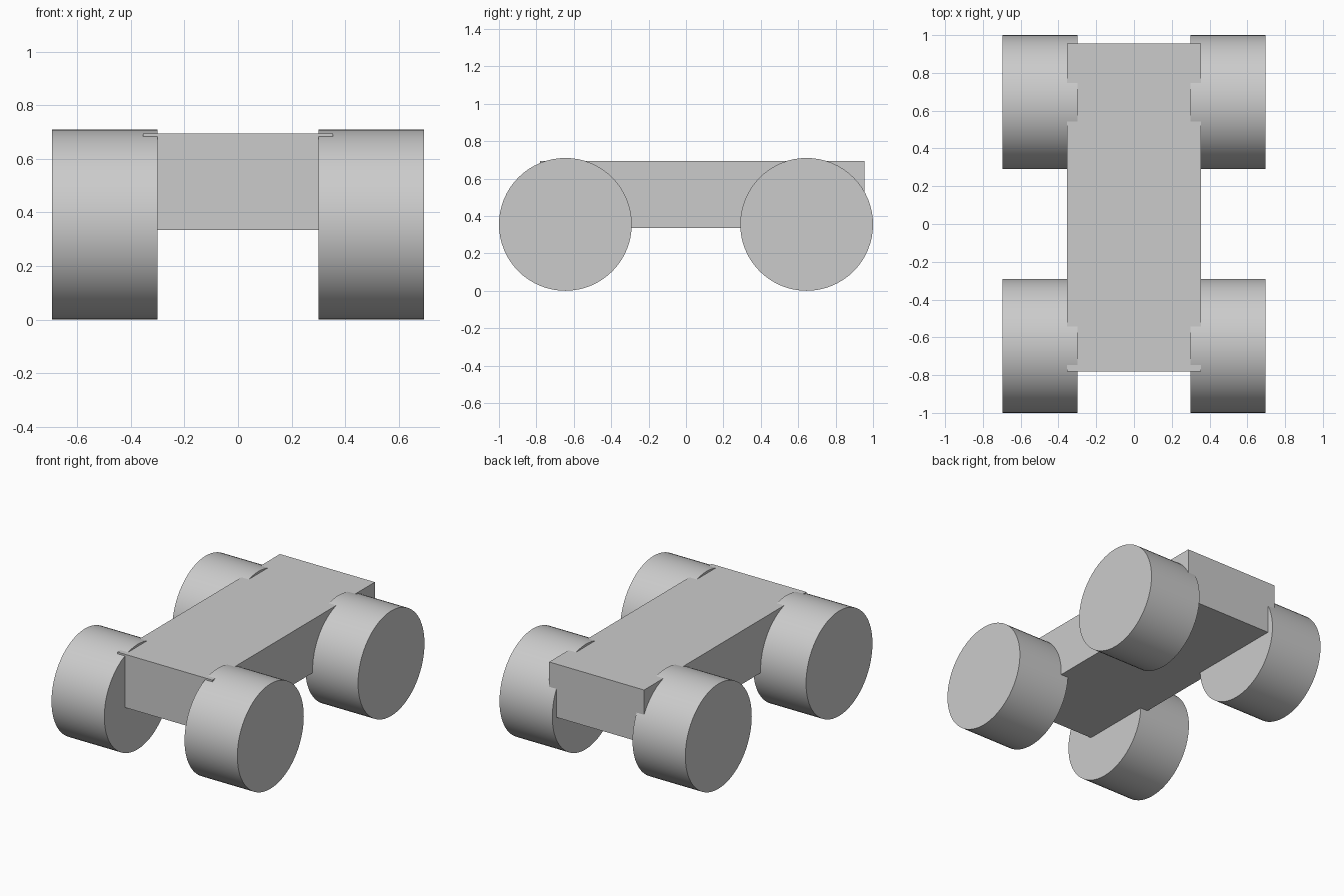
import bpy
from math import pi, radians

cube = bpy.data.objects.get("Cube")
if cube:
    bpy.data.objects.remove(cube, do_unlink=True)

# One plain grey for the whole vehicle
grey = bpy.data.materials.new("plain grey")
grey.use_nodes = True
grey.diffuse_color = (0.6, 0.6, 0.6, 1)
grey.node_tree.nodes["Principled BSDF"].inputs["Base Color"].default_value = grey.diffuse_color

RADIUS = 0.355
INNER, OUTER = 0.30, 0.695
AXLE_Y = 0.645


def finish(name):
    obj = bpy.context.object
    obj.name = name
    obj.data.materials.append(grey)
    bpy.ops.object.transform_apply(location=False, rotation=True, scale=True)
    return obj


# Chassis: a long box that overhangs further at the back
bpy.ops.mesh.primitive_cube_add(size=1, location=(0, 0.0875, 0.515))
bpy.context.object.scale = (0.71, 1.735, 0.36)
finish("chassis")

# Four wide wheels
for side, sx in (("left", 1), ("right", -1)):
    for end, sy in (("front", -1), ("back", 1)):
        bpy.ops.mesh.primitive_cylinder_add(
            vertices=64, radius=RADIUS, depth=OUTER - INNER,
            location=(sx * (INNER + OUTER) / 2, sy * AXLE_Y, RADIUS),
            rotation=(0, pi / 2, 0))
        finish(f"{end}_{side}_wheel")
        bpy.ops.object.shade_smooth_by_angle(angle=radians(30))
